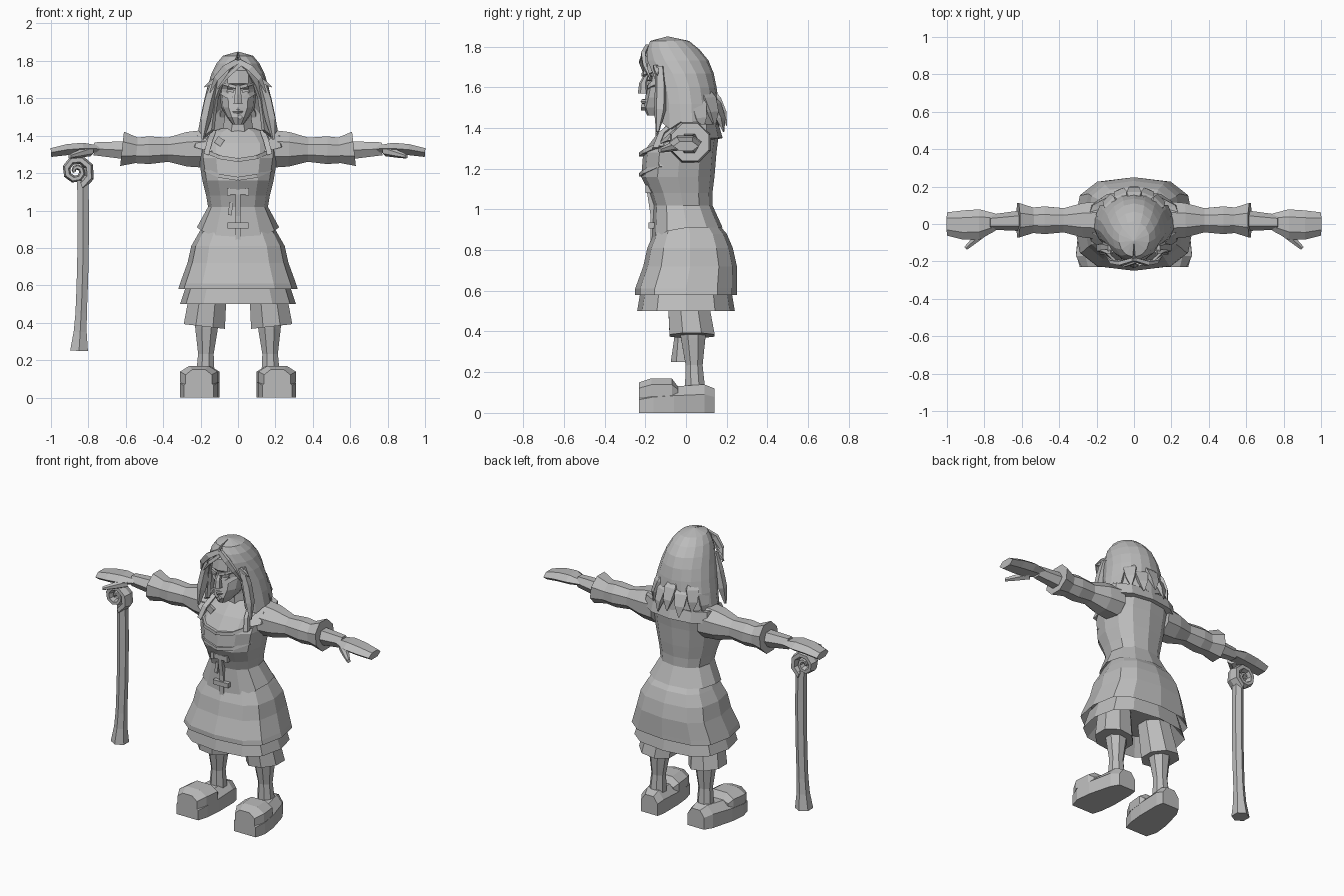
import bpy, bmesh
from math import sin, cos, pi, radians, tau
from mathutils import Vector, Matrix

default_cube = bpy.data.objects.get("Cube")
if default_cube:
    bpy.data.objects.remove(default_cube, do_unlink=True)

grey = bpy.data.materials.new("plain grey")
grey.use_nodes = True
grey.diffuse_color = (.5, .5, .5, 1)
grey.node_tree.nodes["Principled BSDF"].inputs["Base Color"].default_value = grey.diffuse_color


def finish(name, bm, mirror):
    bmesh.ops.recalc_face_normals(bm, faces=bm.faces)
    mesh = bpy.data.meshes.new(name)
    bm.to_mesh(mesh)
    bm.free()
    mesh.materials.append(grey)
    part = bpy.data.objects.new(name, mesh)
    bpy.context.collection.objects.link(part)
    if mirror:
        part.modifiers.new("mirror", "MIRROR").use_mirror_merge = False
    return part


def loft(name, rings, mirror=False, closed=True):
    """Skin consecutive rings of points; closed rings get end caps."""
    bm = bmesh.new()
    rows = [[bm.verts.new(point) for point in ring] for ring in rings]
    count = len(rows[0])
    for lower, upper in zip(rows, rows[1:]):
        for k in range(count if closed else count - 1):
            following = (k + 1) % count
            bm.faces.new((lower[k], lower[following], upper[following], upper[k]))
    if closed:
        bm.faces.new(rows[0])
        bm.faces.new(rows[-1])
    return finish(name, bm, mirror)


def ring(height, wide, front, back, dip=0, power=.85, sides=12):
    """Level outline, squarer as power falls; dip lowers its front."""
    points = []
    for k in range(sides):
        s, c = sin(tau * k / sides), cos(tau * k / sides)
        x = wide * abs(s) ** power * (1 if s > 0 else -1)
        y = (back - front) / 2 - (back + front) / 2 * abs(c) ** power * (1 if c > 0 else -1)
        points.append((x, y, height - dip * max(0, c) ** 2))
    return points


def limb(name, start, end, radii, bow=(0, 0, 0), deep=1, side=(0, 1, 0), sides=6, mirror=True):
    """Tapered bar with evenly spaced radii; bow bends it at the middle."""
    start, end, bow, side = Vector(start), Vector(end), Vector(bow), Vector(side).normalized()
    across = (end - start).cross(side).normalized()
    rings = []
    for i, radius in enumerate(radii):
        t = i / (len(radii) - 1)
        centre = start.lerp(end, t) + bow * 4 * t * (1 - t)
        angles = [tau * (k + .5) / sides for k in range(sides)]
        rings.append([centre + radius * (across * cos(a) + side * deep * sin(a)) for a in angles])
    return loft(name, rings, mirror)


def box(name, centre, size, turn=0, mirror=False):
    bm = bmesh.new()
    place = Matrix.Translation(centre) @ Matrix.Rotation(radians(turn), 4, "Y")
    bmesh.ops.create_cube(bm, size=1, matrix=place @ Matrix.Diagonal((*size, 1)))
    return finish(name, bm, mirror)


# Clothes of the trunk, with hems turned in
loft("bodice", [
    ring(height=.96, wide=.16, front=.13, back=.13),
    ring(height=.91, wide=.22, front=.17, back=.18, dip=.07),
    ring(height=1.02, wide=.16, front=.16, back=.13),
    ring(height=1.08, wide=.17, front=.18, back=.13),
    ring(height=1.16, wide=.19, front=.22, back=.14),
    ring(height=1.28, wide=.21, front=.21, back=.15),
    ring(height=1.36, wide=.21, front=.15, back=.16),
    ring(height=1.42, wide=.15, front=.09, back=.13),
    ring(height=1.44, wide=.09, front=.07, back=.08)])
loft("overskirt", [
    ring(height=.66, wide=.26, front=.2, back=.2, power=.7),
    ring(height=.58, wide=.32, front=.25, back=.25, power=.7),
    ring(height=.61, wide=.31, front=.25, back=.25, power=.7),
    ring(height=.72, wide=.27, front=.21, back=.25, power=.7),
    ring(height=.81, wide=.25, front=.19, back=.23, power=.7),
    ring(height=.88, wide=.21, front=.16, back=.2, power=.7),
    ring(height=.95, wide=.17, front=.13, back=.14, power=.7)])
loft("underskirt", [
    ring(height=.6, wide=.23, front=.17, back=.17, power=.75),
    ring(height=.5, wide=.31, front=.24, back=.24, power=.75),
    ring(height=.62, wide=.27, front=.22, back=.22, power=.75)])
loft("shoulder_collar", [
    ring(height=1.34, wide=.2, front=.13, back=.13, dip=.03),
    ring(height=1.35, wide=.26, front=.17, back=.18, dip=.05),
    ring(height=1.42, wide=.25, front=.11, back=.16, dip=.08),
    ring(height=1.41, wide=.18, front=.08, back=.12, dip=.06)])

# Neckline bands, lacing and brooch
for band, height in (("upper_bust_band", 1.27), ("lower_bust_band", 1.17)):
    limb(band, start=(0, -.22, height), end=(.18, -.12, height + .05),
         radii=[.014] * 3, bow=(.01, -.03, -.01), sides=4)
limb("bodice_straps", start=(.17, -.15, 1.3), end=(.13, -.05, 1.43),
     radii=[.02] * 3, bow=(0, -.02, .01), sides=4)
limb("front_placket", start=(0, -.16, .84), end=(0, -.18, 1.1),
     radii=[.02] * 3, bow=(0, .01, 0), sides=4, mirror=False)
for clasp, y, z in (("upper_clasp", -.18, 1.1), ("lower_clasp", -.17, .92)):
    box(clasp, centre=(0, y, z), size=(.11, .03, .03))
box("clasp_ends", centre=(.05, -.18, 1.1), size=(.02, .04, .04), mirror=True)
box("lace_end", centre=(-.04, -.16, 1.01), size=(.02, .02, .07), turn=8)
box("brooch", centre=(-.1, -.14, 1.37), size=(.04, .02, .04), turn=35)

# Arms: sleeves, flared cuffs, forearms, hands and thumbs
limb("sleeves", start=(.17, .02, 1.33), end=(.58, .02, 1.32),
     radii=(.11, .1, .07, .08, .07), sides=8)
limb("cuffs", start=(.53, .02, 1.32), end=(.62, .02, 1.33), radii=(.07, .1), sides=8)
limb("forearms", start=(.55, .02, 1.32), end=(.77, .01, 1.33), radii=(.06, .05, .04))
limb("hands", start=(.74, .01, 1.33), end=(1, 0, 1.31), radii=(.02, .035, .034, .027),
     bow=(0, -.01, .01), deep=2.3)
limb("thumbs", start=(.79, -.03, 1.32), end=(.9, -.13, 1.29), radii=(.03, .022, .012), side=(0, 0, 1))

# Legs: breeches, shins and shoes
limb("breeches", start=(.15, 0, .64), end=(.18, .03, .38), radii=(.1, .11, .12), sides=8)
limb("shins", start=(.165, .03, .5), end=(.175, .045, .1), radii=(.08, .065, .045, .055), sides=8)


def shoe_slice(y, wide, low, top, x=.2):
    """Cross-section of a shoe: flat sole, upright wall, narrower top."""
    wall = low + (top - low) * .65
    half = [(wide, low), (wide, wall), (wide / 2, top)]
    return ([(x + w, y, z) for w, z in half] + [(x - w, y, z) for w, z in reversed(half)])


loft("shoes", [
    shoe_slice(y=.14, wide=.06, low=0, top=.12, x=.17),
    shoe_slice(y=.09, wide=.08, low=0, top=.14, x=.18),
    shoe_slice(y=-.06, wide=.1, low=0, top=.13),
    shoe_slice(y=-.16, wide=.1, low=0, top=.12, x=.21),
    shoe_slice(y=-.23, wide=.08, low=0, top=.1, x=.21)], mirror=True)
loft("shoe_toe_caps", [
    shoe_slice(y=-.04, wide=.08, low=.09, top=.13),
    shoe_slice(y=-.07, wide=.1, low=.08, top=.17),
    shoe_slice(y=-.17, wide=.1, low=.08, top=.17, x=.21),
    shoe_slice(y=-.23, wide=.07, low=.07, top=.15, x=.21)], mirror=True)

# Head, neck and face
limb("neck", start=(0, .01, 1.38), end=(0, -.03, 1.58), radii=(.1, .08, .07), sides=8, mirror=False)
loft("head", [
    ring(height=1.46, wide=.03, front=.19, back=-.08),
    ring(height=1.5, wide=.06, front=.21, back=.02),
    ring(height=1.55, wide=.09, front=.2, back=.07),
    ring(height=1.65, wide=.1, front=.18, back=.1),
    ring(height=1.68, wide=.1, front=.21, back=.1),
    ring(height=1.75, wide=.1, front=.2, back=.09),
    ring(height=1.8, wide=.06, front=.15, back=.04)])
limb("nose", start=(0, -.19, 1.67), end=(0, -.21, 1.57), radii=(.012, .02, .027),
     bow=(0, -.01, 0), mirror=False)
limb("brows", start=(.01, -.21, 1.66), end=(.09, -.15, 1.68), radii=(.012, .012, .007),
     bow=(0, -.02, 0), sides=4)
limb("cheekbones", start=(.03, -.18, 1.6), end=(.09, -.12, 1.63), radii=(.013, .018, .012),
     bow=(0, -.01, 0), sides=4)
limb("lips", start=(0, -.21, 1.53), end=(.04, -.18, 1.53), radii=(.013, .005))
box("eyes", centre=(.04, -.18, 1.64), size=(.04, .02, .014), turn=-6, mirror=True)
box("chin_stud", centre=(.01, -.21, 1.5), size=(.02, .02, .02), turn=45)

# Hair shell, open round the face and ragged at the hem
rows, columns = 8, 15
shell = []
for i in range(rows):
    t = (i / (rows - 1)) ** 1.5
    wide, deep = .215 * t ** .33, .165 * min(1, 3 * t) ** .3
    gap = .72 * min(1, 2 * t)
    jag = .035 if i == rows - 1 else 0
    outline = []
    for k in range(columns):
        angle = gap + (tau - 2 * gap) * k / (columns - 1)
        outline.append((wide * sin(angle), -.09 * (1 - t) ** 2 - deep * cos(angle),
                        1.85 - .42 * t - jag * (k % 2)))
    shell.append(outline)
hair = loft("hair", shell, closed=False)
hair.modifiers.new("thickness", "SOLIDIFY").thickness = .02

# Ragged locks round the back, side locks and fringe
for k in range(-3, 4):
    x, y = sin(k * pi / 8), cos(k * pi / 8)
    drop = .03 * (k % 2)
    limb("back_lock", start=(.13 * x, .1 * y, 1.62 - drop), end=(.2 * x, .2 * y, 1.41 - drop),
         radii=(.02, .055, .04, .005), bow=(.02 * x, .02 * y, 0), deep=.5,
         side=(x, y, 0), sides=4, mirror=False)
limb("side_locks", start=(.12, -.13, 1.7), end=(.19, -.14, 1.38), radii=(.025, .03, .03, .008),
     bow=(.01, .01, 0), sides=5)
limb("fringe", start=(0, -.19, 1.8), end=(.15, -.17, 1.63), radii=(.02, .025, .02, .004),
     bow=(.02, -.03, .02), deep=.6, sides=4)
limb("loose_strand", start=(.01, -.2, 1.78), end=(-.11, -.2, 1.65), radii=(.014, .014, .004),
     bow=(0, -.02, .01), sides=4, mirror=False)
limb("side_wisps", start=(.12, -.15, 1.7), end=(.18, -.14, 1.66), radii=(.016, .014, .003), sides=4)

# Staff with a curled head under the right hand
limb("staff_shaft", start=(-.85, -.02, .25), end=(-.83, -.02, 1.16),
     radii=(.055, .04, *[.035] * 8), bow=(.01, 0, 0), mirror=False)
steps, curl = 15, []
for i in range(steps):
    t = i / (steps - 1)
    angle, reach = radians(640 * t - 70), .082 - .074 * t
    outward = Vector((cos(angle), 0, sin(angle)))
    thick, deep = .027 - .015 * t, .05 - .025 * t
    curl.append([Vector((-.865, -.02, 1.21)) + outward * (reach + thick * cos(tau * k / 6))
                 + Vector((0, deep * sin(tau * k / 6), 0)) for k in range(6)])
loft("staff_curl", curl)
